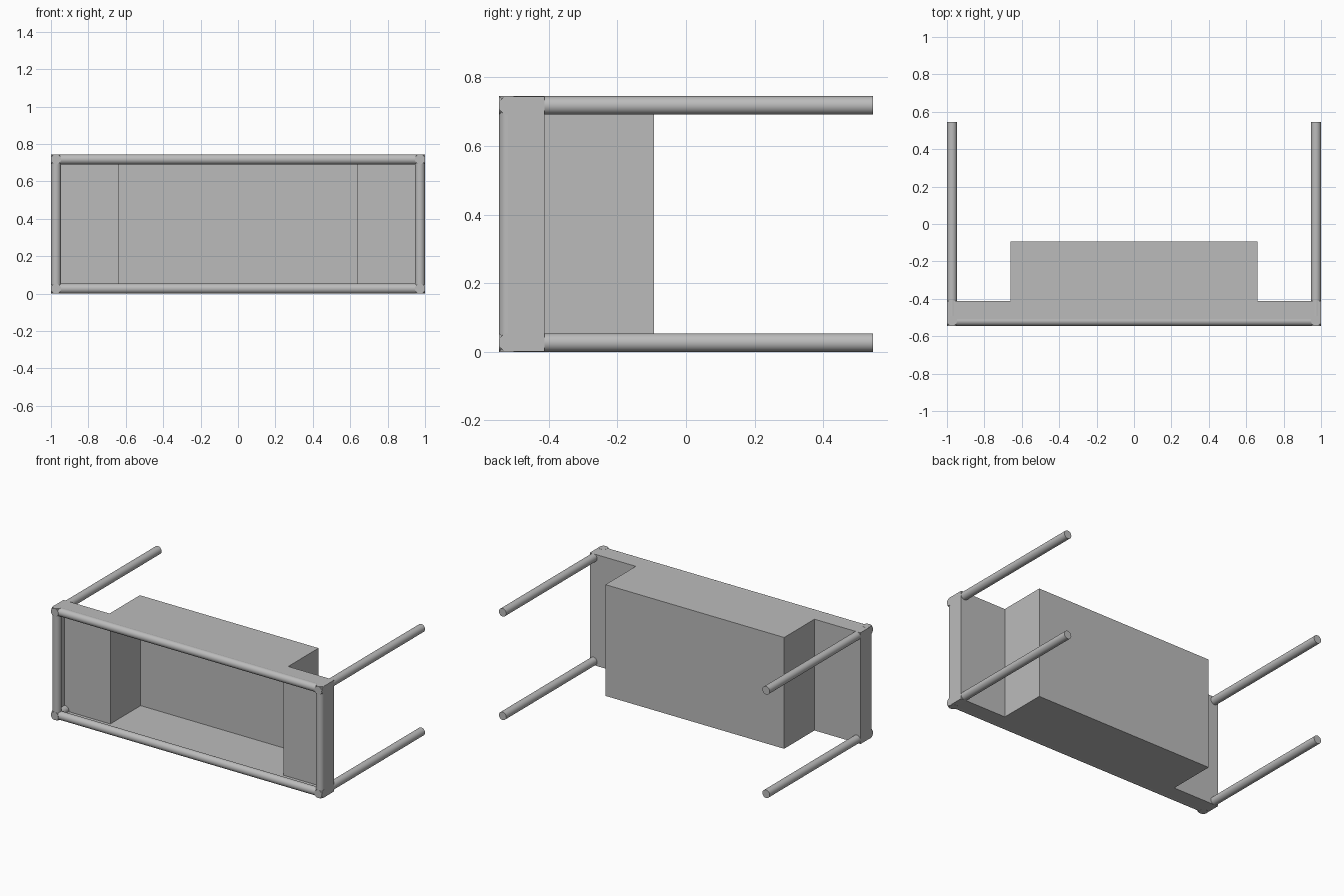
import bpy, bmesh, math
from mathutils import Vector

cube = bpy.data.objects.get("Cube")
if cube:
    bpy.data.objects.remove(cube, do_unlink=True)

grey = bpy.data.materials.new("plain grey")
grey.use_nodes = True
grey.diffuse_color = (0.5, 0.5, 0.5, 1)
grey.node_tree.nodes["Principled BSDF"].inputs["Base Color"].default_value = (0.5, 0.5, 0.5, 1)

W, D, H = 1.0, 0.545, 0.745   # half width, half depth, height
R = 0.027                     # tube radius
T = 0.02                      # sheet thickness
FRONT = -D + R                # centre line of the front frame
STEP, BACK, BOX = -0.413, -0.093, 0.66


def tube(name, start, end):
    """Round bar with flat ends between two points."""
    start, end = Vector(start), Vector(end)
    axis = end - start
    bpy.ops.mesh.primitive_cylinder_add(
        vertices=32, radius=R, depth=axis.length, location=(start + end) / 2,
        rotation=axis.to_track_quat('Z', 'Y').to_euler())
    ob = bpy.context.object
    ob.name = name
    ob.data.materials.append(grey)
    bpy.ops.object.shade_smooth_by_angle(angle=math.radians(35))


def prism(name, outline, z0, z1):
    """Flat sheet with a plan outline, raised from z0 to z1."""
    bm = bmesh.new()
    face = bm.faces.new([bm.verts.new((x, y, z0)) for x, y in outline])
    new = bmesh.ops.extrude_face_region(bm, geom=[face])["geom"]
    bmesh.ops.translate(bm, vec=(0, 0, z1 - z0),
                        verts=[v for v in new if isinstance(v, bmesh.types.BMVert)])
    bmesh.ops.recalc_face_normals(bm, faces=bm.faces)
    mesh = bpy.data.meshes.new(name)
    bm.to_mesh(mesh)
    bm.free()
    mesh.materials.append(grey)
    bpy.context.collection.objects.link(bpy.data.objects.new(name, mesh))


# Stepped tray outline, right half from front to back
half = [(W, FRONT), (W, STEP), (BOX, STEP), (BOX, BACK)]
outer = half + [(-x, y) for x, y in reversed(half)]
inner_half = [(W - T, FRONT), (W - T, STEP - T), (BOX - T, STEP - T), (BOX - T, BACK - T)]
inner = inner_half + [(-x, y) for x, y in reversed(inner_half)]

# Top and bottom sheets, and the stepped wall between them
prism("bottom_panel", outer, 0.001, T)
prism("top_panel", outer, H - T, H - 0.001)
prism("stepped_wall", outer + inner[::-1], T, H - T)

# Front frame and the four long rods
for z, level in ((R, "lower"), (H - R, "upper")):
    tube(level + "_front_bar", (-W, FRONT, z), (W, FRONT, z))
    for s, side in ((1, "left"), (-1, "right")):
        tube(f"{level}_{side}_rod", (s * (W - R), -D, z), (s * (W - R), D, z))
for s, side in ((1, "left"), (-1, "right")):
    tube(side + "_front_post", (s * (W - R), FRONT, 0), (s * (W - R), FRONT, H))
